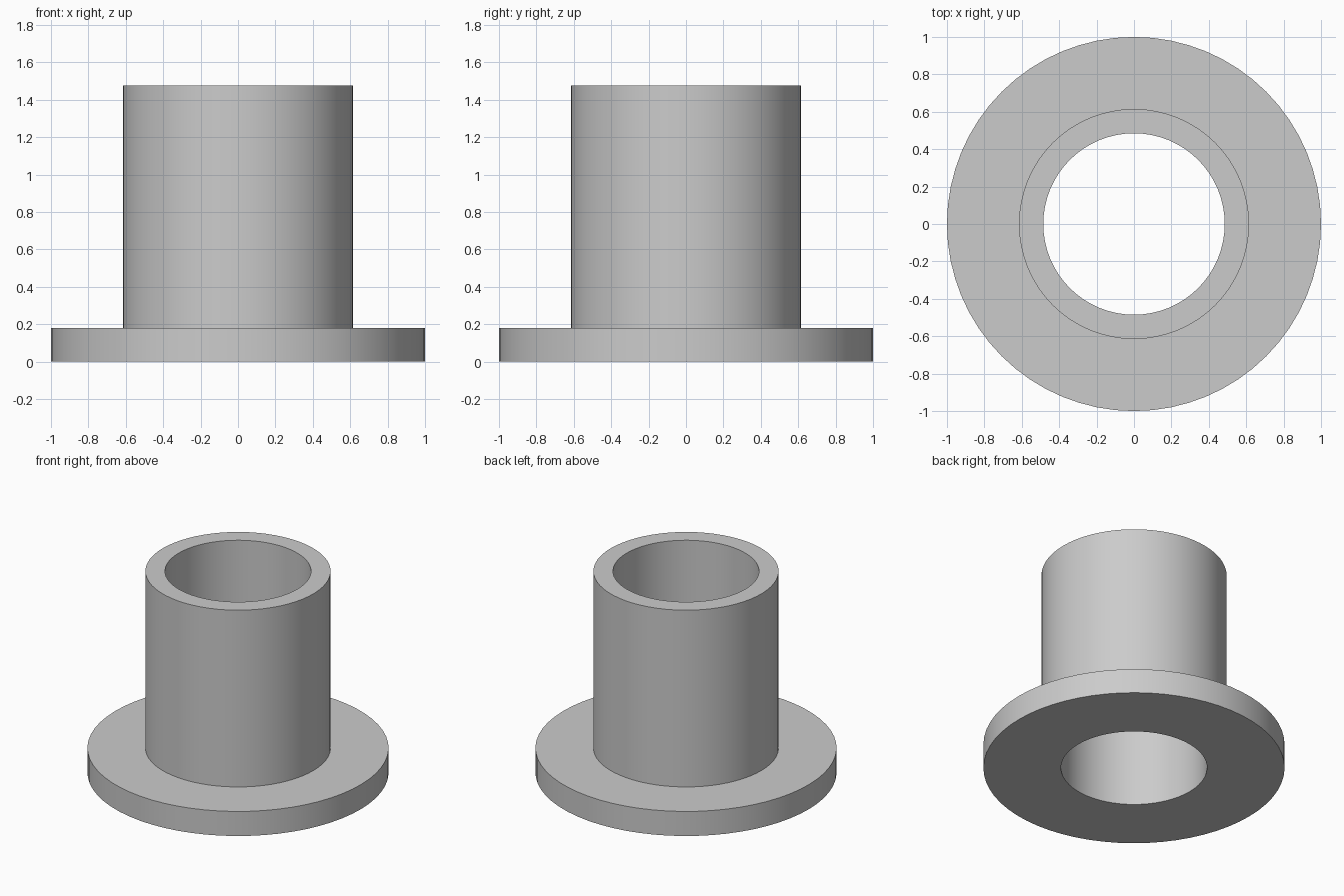
import bpy
import bmesh
from math import cos, sin, tau, radians

SEGMENTS = 64
BORE, TUBE, FLANGE = 0.485, 0.615, 1.0
FLANGE_TOP, HEIGHT = 0.18, 1.475

cube = bpy.data.objects.get("Cube")
if cube:
    bpy.data.objects.remove(cube, do_unlink=True)


def make_material(name, colour):
    mat = bpy.data.materials.new(name)
    mat.use_nodes = True
    mat.diffuse_color = colour
    mat.node_tree.nodes["Principled BSDF"].inputs["Base Color"].default_value = colour
    return mat


def lathe(name, profile, mat):
    """Revolve a closed (radius, height) outline around z."""
    bm = bmesh.new()
    rings = []
    for i in range(SEGMENTS):
        a = tau * i / SEGMENTS
        rings.append([bm.verts.new((r * cos(a), r * sin(a), z)) for r, z in profile])
    for i, ring in enumerate(rings):
        following = rings[(i + 1) % SEGMENTS]
        for j in range(len(profile)):
            k = (j + 1) % len(profile)
            bm.faces.new((ring[j], following[j], following[k], ring[k]))
    bmesh.ops.recalc_face_normals(bm, faces=bm.faces)
    mesh = bpy.data.meshes.new(name)
    bm.to_mesh(mesh)
    bm.free()
    mesh.materials.append(mat)
    obj = bpy.data.objects.new(name, mesh)
    bpy.context.collection.objects.link(obj)
    bpy.ops.object.select_all(action="DESELECT")
    obj.select_set(True)
    bpy.context.view_layer.objects.active = obj
    bpy.ops.object.shade_smooth_by_angle(angle=radians(30))
    return obj


# Flange and hollow tube turned as one continuous solid
grey = make_material("light grey", (0.6, 0.6, 0.6, 1.0))
lathe("flanged_bushing", [
    (BORE, 0), (FLANGE, 0), (FLANGE, FLANGE_TOP),
    (TUBE, FLANGE_TOP), (TUBE, HEIGHT), (BORE, HEIGHT),
], grey)
